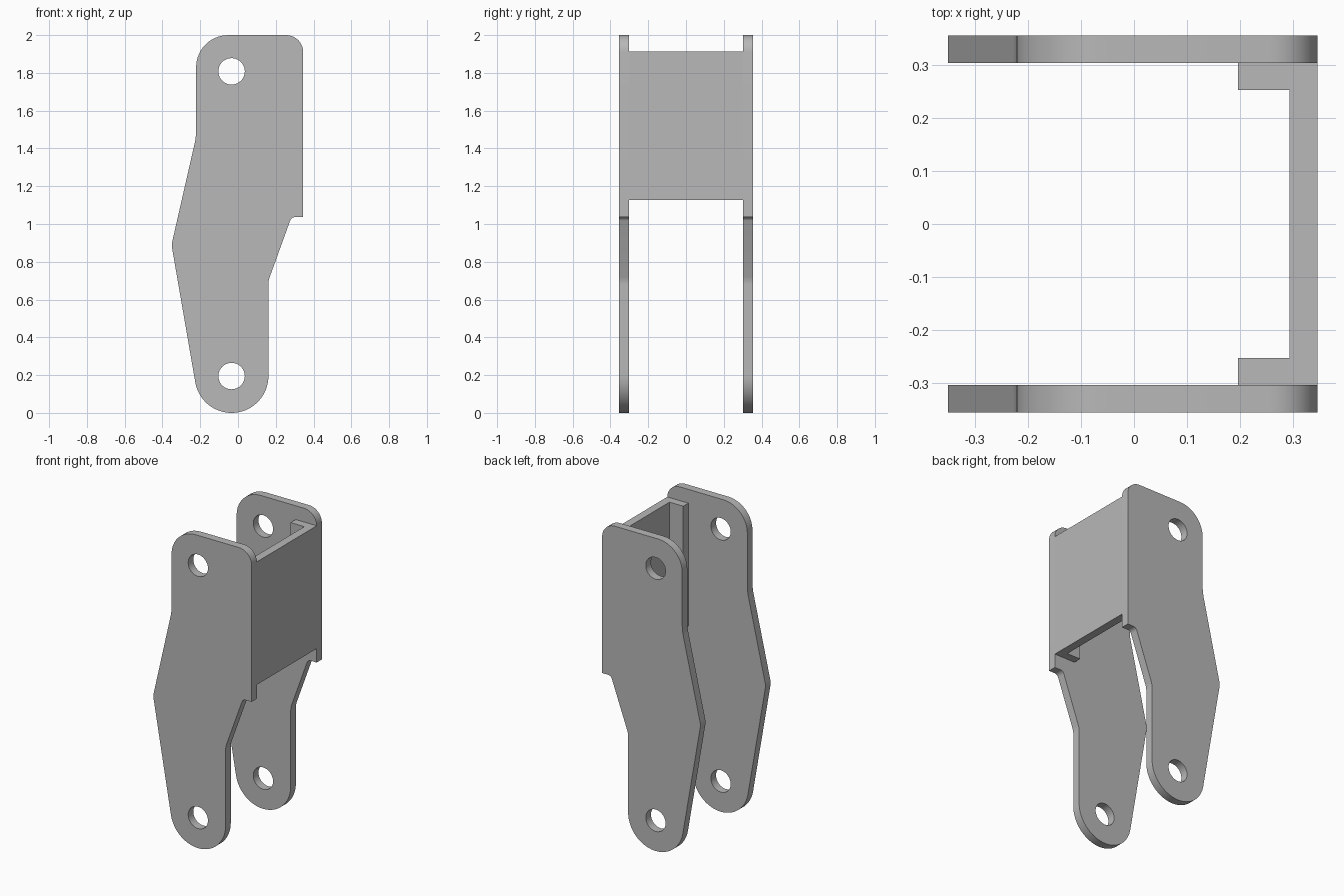
import bpy, bmesh, math
from mathutils import Matrix, Vector

cube = bpy.data.objects.get("Cube")
if cube:
    bpy.data.objects.remove(cube, do_unlink=True)

grey = bpy.data.materials.new("plain grey")
grey.use_nodes = True
grey.diffuse_color = (0.48, 0.48, 0.48, 1)
grey.node_tree.nodes["Principled BSDF"].inputs["Base Color"].default_value = grey.diffuse_color


def arc(cx, cy, r, start, end, steps):
    angles = [math.radians(start + (end - start) * i / steps) for i in range(steps + 1)]
    return [Vector((cx + r * math.cos(a), cy + r * math.sin(a))) for a in angles]


def fillet(before, corner, after, r, steps=10):
    """Points of a tangent arc that rounds one corner."""
    p = Vector(corner)
    u = (Vector(before) - p).normalized()
    v = (Vector(after) - p).normalized()
    half = u.angle(v) / 2
    centre = p + (u + v).normalized() * (r / math.sin(half))
    reach = r / math.tan(half)
    a, b = p + u * reach - centre, p + v * reach - centre
    sweep = a.angle(b)
    return [centre + (a * math.sin(sweep * (1 - i / steps)) + b * math.sin(sweep * i / steps))
            / math.sin(sweep) for i in range(steps + 1)]


def extrude_loops(name, loops, depth, matrix):
    """Extrude an outline with holes, centred on its plane, into a mesh."""
    curve = bpy.data.curves.new(name + "_outline", "CURVE")
    curve.dimensions = "2D"
    curve.fill_mode = "BOTH"
    curve.extrude = depth / 2
    for loop in loops:
        spline = curve.splines.new("POLY")
        spline.points.add(len(loop) - 1)
        for point, co in zip(spline.points, loop):
            point.co = (co[0], co[1], 0, 1)
        spline.use_cyclic_u = True
    helper = bpy.data.objects.new(name + "_outline", curve)
    mesh = bpy.data.meshes.new_from_object(helper)
    bpy.data.objects.remove(helper)
    bpy.data.curves.remove(curve)

    bm = bmesh.new()
    bm.from_mesh(mesh)
    bmesh.ops.remove_doubles(bm, verts=bm.verts, dist=0.00001)
    bmesh.ops.transform(bm, matrix=matrix, verts=bm.verts)
    bmesh.ops.recalc_face_normals(bm, faces=bm.faces)
    bm.to_mesh(mesh)
    bm.free()
    mesh.name = name
    mesh.materials.clear()
    mesh.materials.append(grey)
    obj = bpy.data.objects.new(name, mesh)
    bpy.context.collection.objects.link(obj)
    bpy.ops.object.select_all(action="DESELECT")
    obj.select_set(True)
    bpy.context.view_layer.objects.active = obj
    bpy.ops.object.shade_smooth_by_angle(angle=math.radians(30))
    return obj


# Side plate outline: rounded corners (x, z, radius), then the round foot
hole_x, foot_z, foot_r = -0.034, 0.195, 0.195
corners = [(-0.352, 0.89, 0.08), (-0.222, 1.46, 0.3), (-0.222, 2.0, 0.17),
           (0.345, 2.0, 0.09), (0.345, 1.037, 0), (0.283, 1.037, 0.03),
           (0.161, 0.70, 0.12)]
foot = arc(hole_x, foot_z, foot_r, 0, -170.3, 40)
path = [foot[-1]] + [c[:2] for c in corners] + [foot[0]]
outline = list(foot)
for i, (x, z, r) in enumerate(corners):
    outline += fillet(path[i], (x, z), path[i + 2], r) if r else [Vector((x, z))]

# Pin holes at the foot and the head
holes = [arc(hole_x, z, 0.07, 0, 360, 40)[:-1] for z in (foot_z, 1.808)]

# Pair of side plates
for name, side in (("front_side_plate", -1), ("back_side_plate", 1)):
    place = Matrix.Translation((0, side * 0.329, 0)) @ Matrix.Rotation(math.pi / 2, 4, "X")
    extrude_loops(name, [outline] + holes, 0.052, place)

# Channel that joins the plates: a web with two inward flanges
half_profile = [(0.196, 0.252), (0.196, 0.303), (0.345, 0.303)]
channel = [(0.293, 0.252)] + half_profile
channel += [(x, -y) for x, y in reversed(channel)]
bottom, top = 1.126, 1.912
extrude_loops("cross_channel", [channel], top - bottom,
              Matrix.Translation((0, 0, (bottom + top) / 2)))
